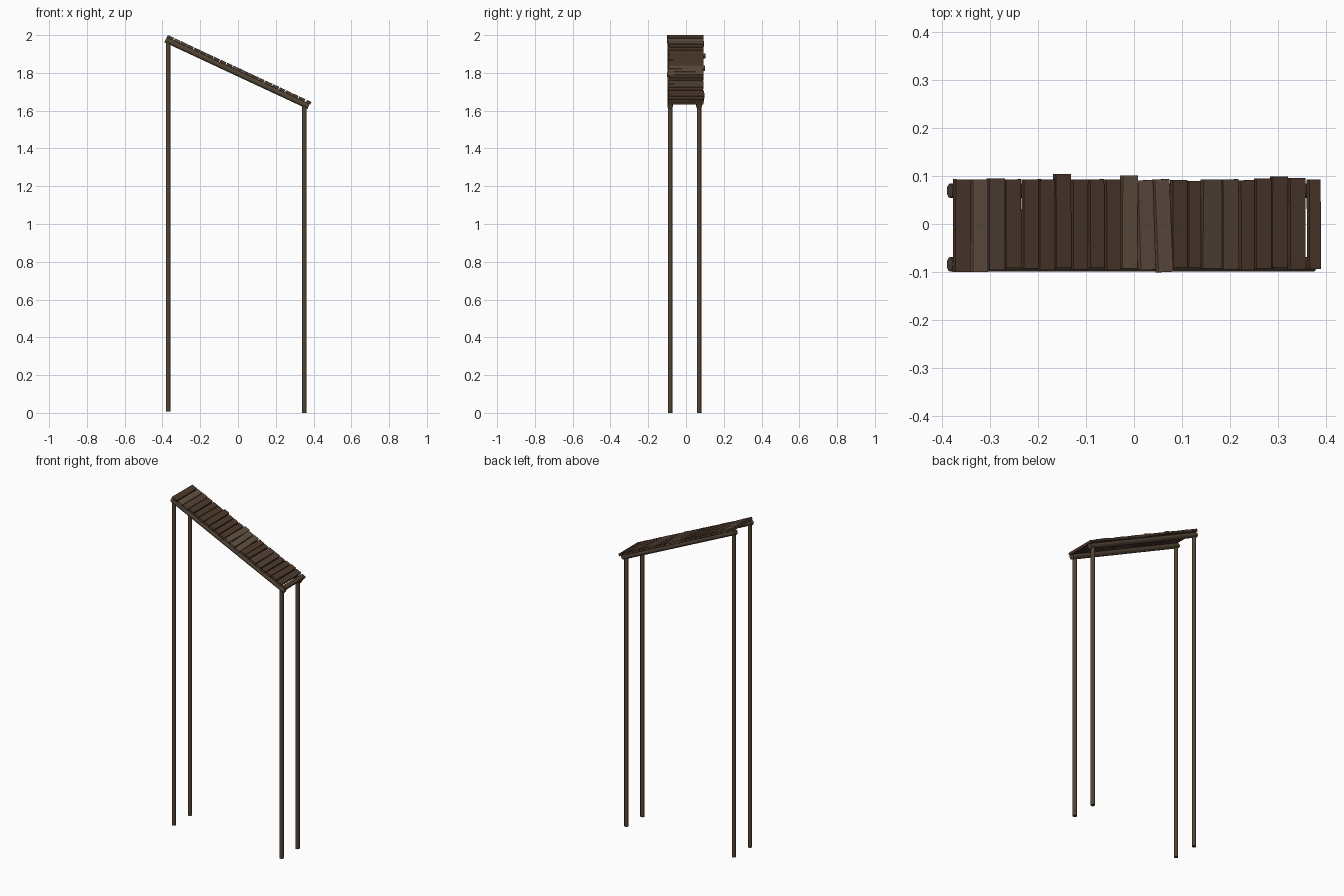
import bpy, math, random
from mathutils import Vector, Matrix

if "Cube" in bpy.data.objects:
    bpy.data.objects.remove(bpy.data.objects["Cube"])

random.seed(4)
SLOPE = math.radians(25)
T = math.tan(SLOPE)


def mat(name, c):
    m = bpy.data.materials.new(name)
    m.diffuse_color = (*c, 1)
    m.use_nodes = True
    m.node_tree.nodes["Principled BSDF"].inputs["Base Color"].default_value = m.diffuse_color
    return m


WOOD = [mat("dark_wood", (0.075, 0.042, 0.026)),
        mat("brown_wood", (0.09, 0.055, 0.038)),
        mat("light_wood", (0.125, 0.08, 0.053))]
POLE = mat("pole_wood", (0.085, 0.058, 0.036))


def pole(name, a, b, r):
    a, b = Vector(a), Vector(b)
    d = b - a
    bpy.ops.mesh.primitive_cylinder_add(vertices=12, radius=r, depth=d.length, location=(a + b) / 2)
    o = bpy.context.object
    o.rotation_euler = d.to_track_quat('Z', 'Y').to_euler()
    o.name = name
    o.data.materials.append(POLE)
    bpy.ops.object.shade_smooth_by_angle(angle=math.radians(40))


def beam_z(x):
    return 1.797 - T * x


# Posts and sloping side beams
for side, y in (("front", -0.084), ("back", 0.069)):
    pole(side + "_left_post", (-0.37, y, 0.008), (-0.37, y, beam_z(-0.37)), 0.012)
    pole(side + "_right_post", (0.351, y, 0), (0.351, y, beam_z(0.351)), 0.012)
    pole(side + "_beam", (-0.383, y, beam_z(-0.383)), (0.374, y, beam_z(0.374)), 0.015)

# Roof planks: left x, right x, back y, shade
PLANKS = [
    (-.375, -.341, .093, 0), (-.339, -.305, .093, 2), (-.305, -.270, .095, 1), (-.270, -.236, .093, 0),
    (-.233, -.200, .093, 0), (-.200, -.166, .093, 0), (-.166, -.132, .104, 0), (-.130, -.097, .093, 0),
    (-.095, -.063, .093, 0), (-.061, -.029, .093, 0), (-.028, .006, .101, 2), (.007, .041, .091, 2),
    (.043, .076, .093, 2), (.077, .110, .092, 0), (.110, .138, .089, 0), (.140, .181, .093, 1),
    (.182, .216, .093, 1), (.219, .249, .091, 0), (.251, .284, .095, 0), (.284, .318, .099, 0),
    (.321, .355, .096, 0), (.361, .387, .093, 0)]
for i, (x0, x1, y1, shade) in enumerate(PLANKS):
    x = (x0 + x1) / 2
    y0 = -0.100 if i < 2 or i == 12 else -0.093 + random.uniform(-.003, .003)
    yaw = math.radians({11: 2.0, 12: 2.5}.get(i, random.uniform(-.5, .5)))
    bpy.ops.mesh.primitive_cube_add(size=1)
    o = bpy.context.object
    o.name = f"roof_plank_{i + 1}"
    o.data.materials.append(WOOD[shade])
    pitch = SLOPE + math.radians(random.uniform(-1.5, 1.5))
    o.matrix_world = (Matrix.Translation((x, (y0 + y1) / 2, beam_z(x) + 0.0225))
                      @ Matrix.Rotation(pitch, 4, 'Y') @ Matrix.Rotation(yaw, 4, 'Z')
                      @ Matrix.Diagonal(((x1 - x0) / math.cos(SLOPE) - .003, y1 - y0, 0.014, 1)))
